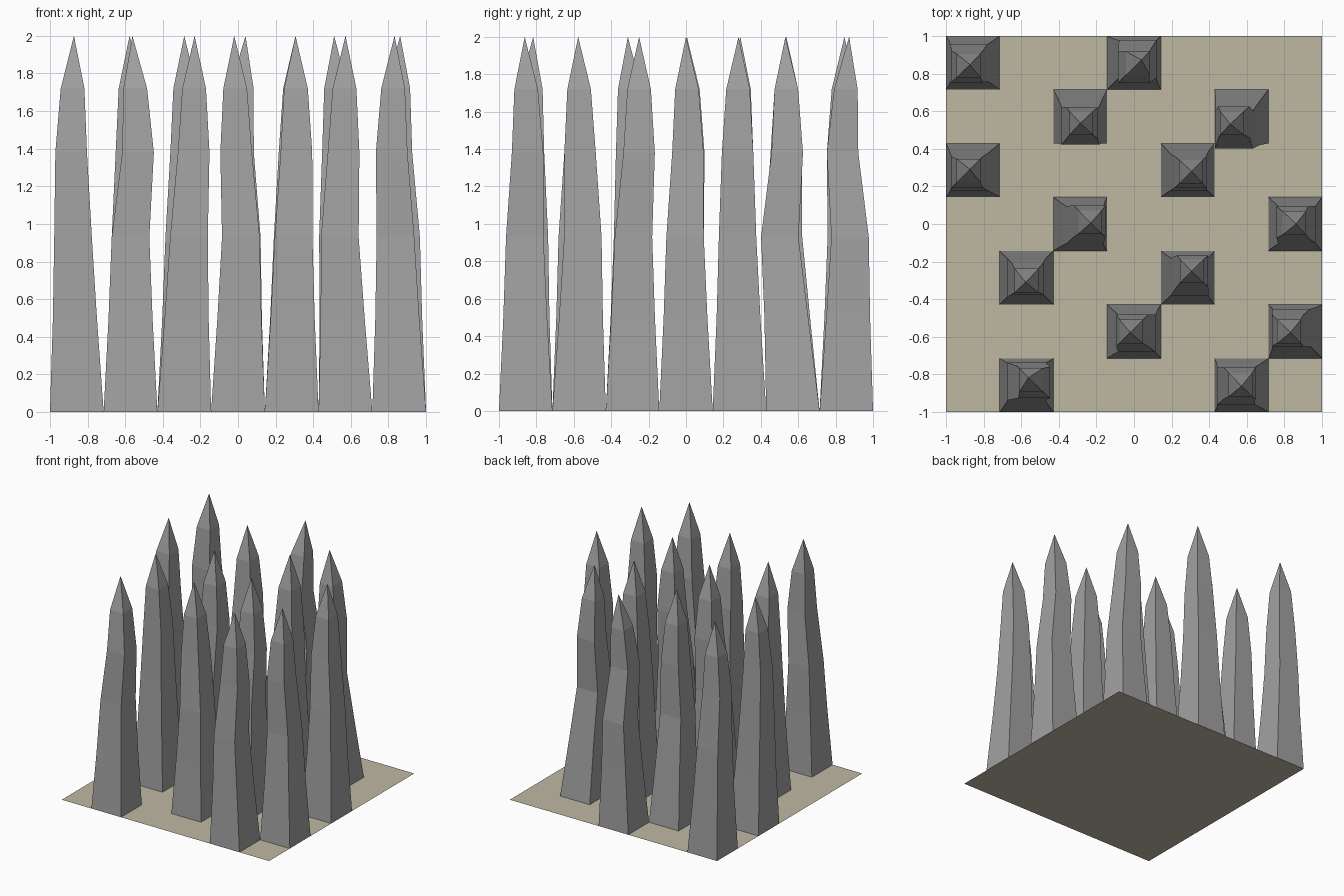
import bpy, bmesh

if "Cube" in bpy.data.objects:
    bpy.data.objects.remove(bpy.data.objects["Cube"])

def material(name, rgb):
    m = bpy.data.materials.new(name)
    m.diffuse_color = (*rgb, 1)
    m.use_nodes = True
    m.node_tree.nodes["Principled BSDF"].inputs["Base Color"].default_value = m.diffuse_color
    return m

STONE = material("grey_stone", (0.36, 0.36, 0.36))
SAND = material("pale_sand", (0.52, 0.48, 0.36))

CELL = 2 / 7
HEIGHTS = (0.5, 0.93, 1.38, 1.72)        # heights of the square rings
HALVES = (0.117, 0.1, 0.084, 0.063)      # half width of each ring

# column, row, then drift in hundredths of the waist, shoulder and tip: x, then y
SPIKES = (
    (0, 6, -2, -3, -1.5, 0, -2, -1),
    (3, 6, 2, 0, 4, 2, -2, 1.5),
    (2, 5, 0, 1, 0, -5, -3.5, -3.5),
    (5, 5, -4, -4, -6, -7, -3, -4),
    (0, 4, -2, -3, -1.5, -1, -1, 0.5),
    (4, 4, 0.5, 1.5, 2, -1, -1, -0.5),
    (2, 3, 2.5, 5, 5.5, -0.5, 1.5, 0.5),
    (6, 3, 1, -1.5, 0.5, -0.5, 1, 0),
    (1, 2, 0, 0.5, -0.5, 0, -0.5, -2.5),
    (4, 2, 1, 2.5, 2, 0.5, 3.5, 3.5),
    (3, 1, 1.5, -1, -2, -1, 0.5, -0.5),
    (6, 1, -2, -4, -2.5, 2, 0.5, -0.5),
    (1, 0, 0, 4, 1, 2, 1.5, 4),
    (5, 0, -3, -1, 0, -0.5, 1, -0.5),
)

def finish(name, bm, mat):
    me = bpy.data.meshes.new(name)
    bm.to_mesh(me)
    bm.free()
    me.materials.append(mat)
    ob = bpy.data.objects.new(name, me)
    bpy.context.collection.objects.link(ob)

def drift(cell, waist, shoulder, tip):
    """Centre of the four rings and the tip along one axis."""
    steps = (waist / 2, waist, shoulder, (shoulder + tip) / 2, tip)
    return [(cell - 3) * CELL + s / 100 for s in steps]

def spike(name, col, row, *d):
    xs, ys = drift(col, *d[:3]), drift(row, *d[3:])
    bm = bmesh.new()

    def ring(x, y, z, h):
        return [bm.verts.new((x + sx * h, y + sy * h, z))
                for sx, sy in ((-1, -1), (1, -1), (1, 1), (-1, 1))]

    low = ring((col - 3) * CELL, (row - 3) * CELL, 0, CELL / 2)
    for x, y, z, h in zip(xs, ys, HEIGHTS, HALVES):
        high = ring(x, y, z, h)
        for i in range(4):
            j = (i + 1) % 4
            bm.faces.new((low[i], low[j], high[j], high[i]))
        low = high
    tip = bm.verts.new((xs[-1], ys[-1], 2))
    for i in range(4):
        bm.faces.new((low[i], low[(i + 1) % 4], tip))
    finish(name, bm, STONE)

# flat square base
bm = bmesh.new()
bmesh.ops.create_grid(bm, x_segments=1, y_segments=1, size=1)
finish("base", bm, SAND)

# wobbly four-sided stone spikes
for n, data in enumerate(SPIKES, 1):
    spike(f"spike_{n}", *data)
